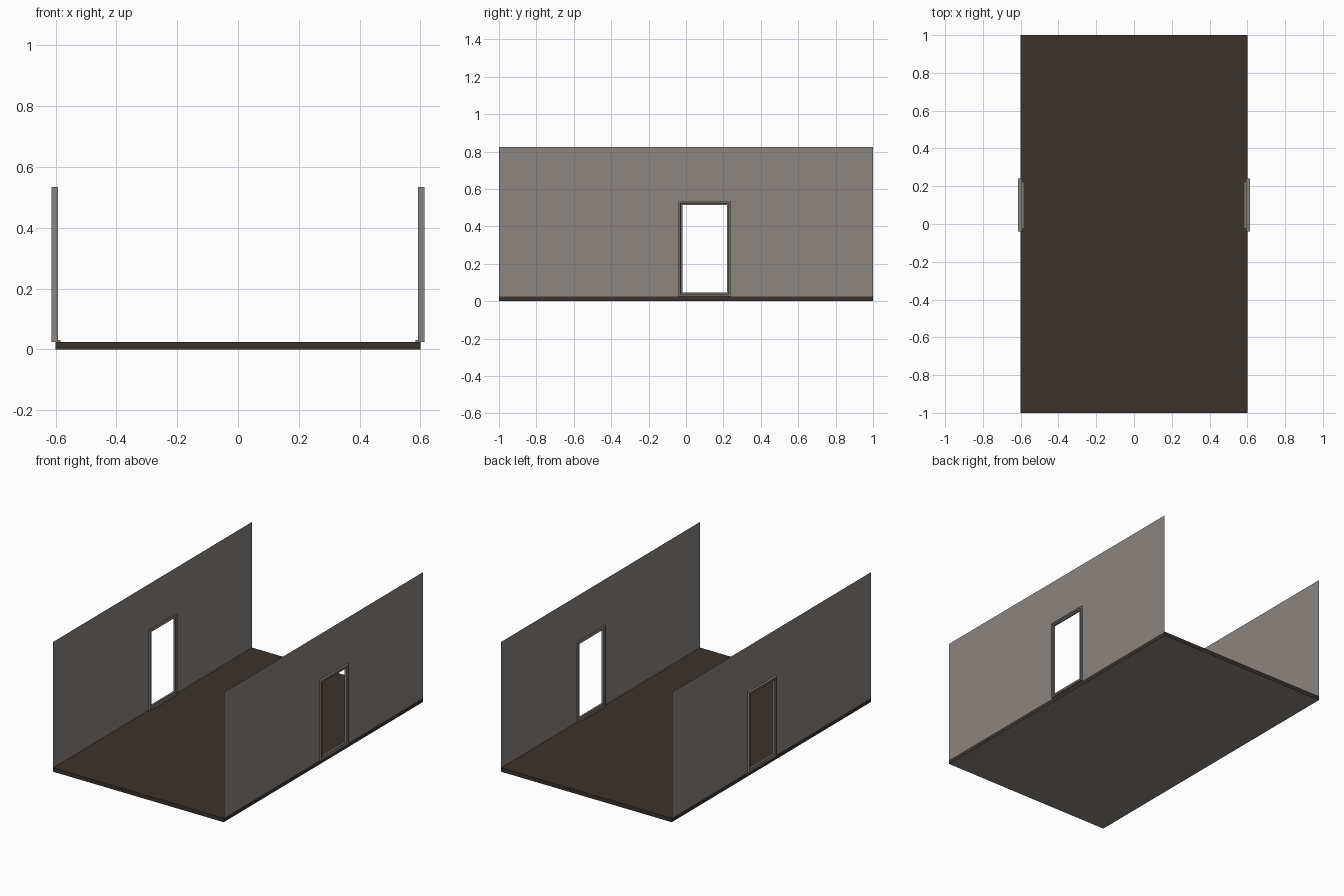
import bpy, bmesh

if "Cube" in bpy.data.objects:
    bpy.data.objects.remove(bpy.data.objects["Cube"])

FLOOR_Z, TOP_Z = 0.025, 0.825
DOOR_Y, DOOR_HALF = 0.10, 0.12       # centre and half width of the opening
DOOR_Z0, DOOR_Z1 = 0.045, 0.515      # bottom and top of the opening


def material(name, rgb):
    m = bpy.data.materials.new(name)
    m.diffuse_color = (*rgb, 1)
    m.use_nodes = True
    m.node_tree.nodes["Principled BSDF"].inputs["Base Color"].default_value = m.diffuse_color
    return m


grey = material("warm grey plaster", (0.26, 0.235, 0.21))
brown = material("dark brown floor", (0.044, 0.032, 0.025))


def finish(name, bm, mats):
    me = bpy.data.meshes.new(name)
    bm.to_mesh(me)
    bm.free()
    for m in mats:
        me.materials.append(m)
    ob = bpy.data.objects.new(name, me)
    bpy.context.collection.objects.link(ob)
    return ob


def box(name, lo, hi, mats):
    bm = bmesh.new()
    bmesh.ops.create_cube(bm, size=1)
    for v in bm.verts:
        v.co = [lo[i] if v.co[i] < 0 else hi[i] for i in range(3)]
    return finish(name, bm, mats)


# floor slab: brown with a grey underside
floor = box("floor", (-0.6, -1, 0), (0.6, 1, FLOOR_Z), [brown, grey])
for p in floor.data.polygons:
    p.material_index = 1 if p.normal.z < -0.5 else 0


def wall(name, side):
    # thin sheet on a 3 x 3 grid, without the cell of the doorway
    ys = [-1, DOOR_Y - DOOR_HALF, DOOR_Y + DOOR_HALF, 1]
    zs = [FLOOR_Z, DOOR_Z0, DOOR_Z1, TOP_Z]
    bm = bmesh.new()
    g = [[bm.verts.new((side * 0.6, y, z)) for z in zs] for y in ys]
    for i in range(3):
        for j in range(3):
            if (i, j) != (1, 1):
                q = [g[i][j], g[i + 1][j], g[i + 1][j + 1], g[i][j + 1]]
                bm.faces.new(q if side > 0 else q[::-1])
    finish(name, bm, [grey])


def door_frame(name, side):
    # stepped moulding (outward inset, x) swept round the opening
    profile = [(0.0, 0.596), (0.0, 0.608), (0.008, 0.608), (0.011, 0.613),
               (0.02, 0.613), (0.02, 0.592), (0.011, 0.592), (0.008, 0.596)]
    bm = bmesh.new()
    rings = []
    for sy, top in ((-1, 0), (1, 0), (1, 1), (-1, 1)):
        rings.append([bm.verts.new((side * x, DOOR_Y + sy * (DOOR_HALF + d),
                                    DOOR_Z1 + d if top else DOOR_Z0 - d))
                      for d, x in profile])
    n = len(profile)
    for a in range(4):
        r, s = rings[a], rings[(a + 1) % 4]
        for i in range(n):
            k = (i + 1) % n
            bm.faces.new((r[i], r[k], s[k], s[i]))
    bmesh.ops.recalc_face_normals(bm, faces=bm.faces)
    finish(name, bm, [grey])


for side, label in ((-1, "left"), (1, "right")):
    wall(label + "_wall", side)
    door_frame(label + "_door_frame", side)
    # low threshold reaching into the room
    xs = sorted((side * 0.584, side * 0.605))
    box(label + "_threshold", (xs[0], DOOR_Y - DOOR_HALF, FLOOR_Z),
        (xs[1], DOOR_Y + DOOR_HALF, 0.031), [grey])
